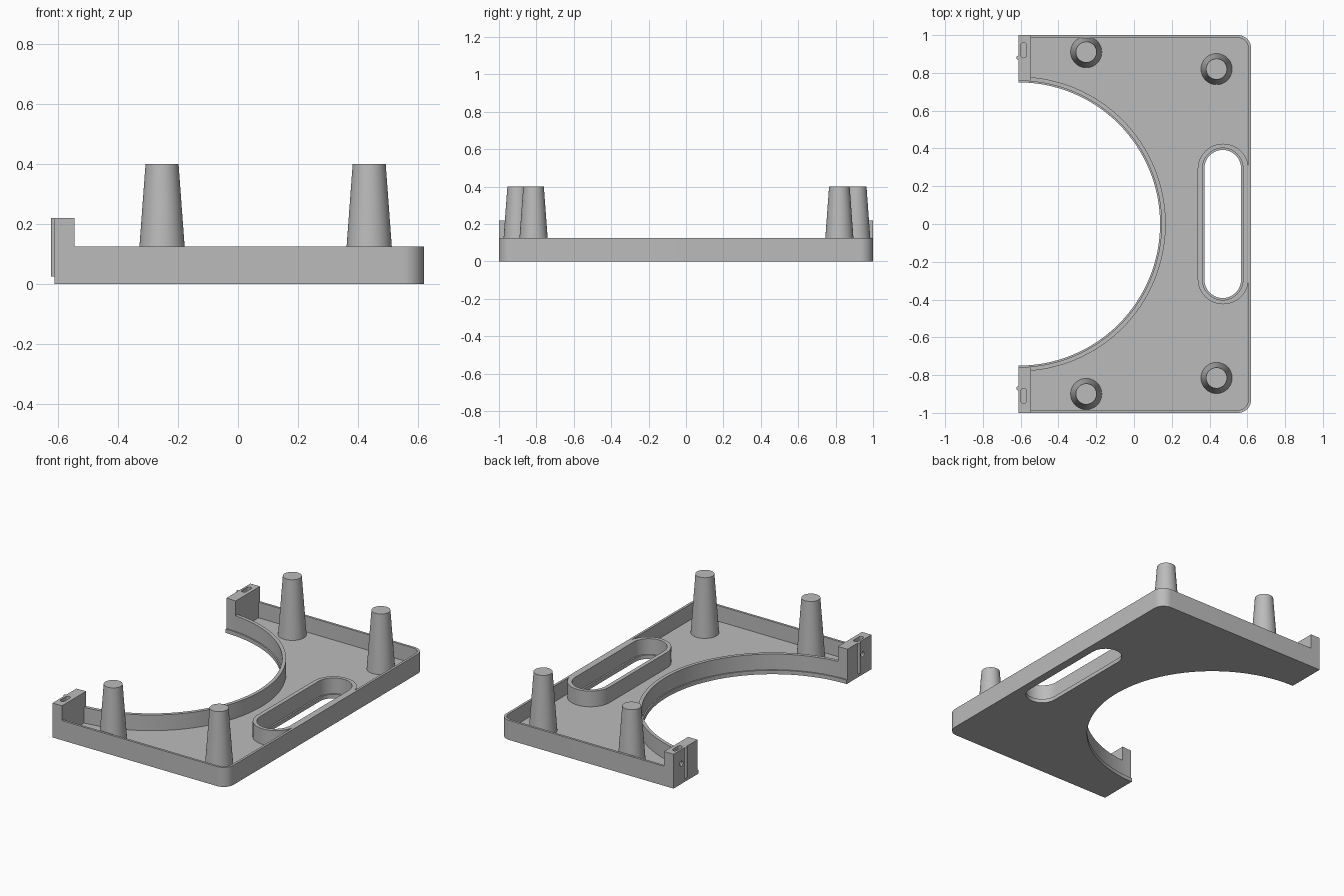
import bpy
import bmesh
from math import cos, sin, pi, radians

if "Cube" in bpy.data.objects:
    bpy.data.objects.remove(bpy.data.objects["Cube"])

grey = bpy.data.materials.new("plain_grey")
grey.use_nodes = True
colour = (0.5, 0.5, 0.5, 1)
grey.diffuse_color = colour
grey.node_tree.nodes["Principled BSDF"].inputs["Base Color"].default_value = colour

FLOOR, RIM, BLOCK_TOP = 0.025, 0.125, 0.22
LEFT, RIGHT, BLOCK_X = -0.612, 0.62, -0.545


def finish(name, bm):
    mesh = bpy.data.meshes.new(name)
    bmesh.ops.recalc_face_normals(bm, faces=bm.faces)
    bm.to_mesh(mesh)
    bm.free()
    mesh.materials.append(grey)
    obj = bpy.data.objects.new(name, mesh)
    bpy.context.collection.objects.link(obj)
    return obj


def prism(name, outline, z0, z1):
    bm = bmesh.new()
    face = bm.faces.new([bm.verts.new((x, y, z0)) for x, y in outline])
    top = bmesh.ops.extrude_face_region(bm, geom=[face])["geom"]
    verts = [v for v in top if isinstance(v, bmesh.types.BMVert)]
    bmesh.ops.translate(bm, verts=verts, vec=(0, 0, z1 - z0))
    return finish(name, bm)


def arc(cx, cy, r, a0, a1, steps):
    angles = [radians(a0 + (a1 - a0) * i / steps) for i in range(steps + 1)]
    return [(cx + r * cos(a), cy + r * sin(a)) for a in angles]


def plate(x0, x1, half, r):
    # square left corners, rounded right corners
    return ([(x0, half), (x0, -half)] + arc(x1 - r, r - half, r, -90, 0, 12)
            + arc(x1 - r, half - r, r, 0, 90, 12))


def slot(cx, cy, straight, r, steps=24):
    return (arc(cx, cy + straight, r, 0, 180, steps)
            + arc(cx, cy - straight, r, 180, 360, steps))


def disc(r):
    return arc(LEFT, 0, r, 0, 360, 128)[:-1]


def cone(name, r1, r2, depth, segments=48):
    bm = bmesh.new()
    bmesh.ops.create_cone(bm, cap_ends=True, segments=segments,
                          radius1=r1, radius2=r2, depth=depth)
    return finish(name, bm)


def cut(target, cutter):
    bpy.context.view_layer.objects.active = target
    mod = target.modifiers.new("cut", "BOOLEAN")
    mod.operation = "DIFFERENCE"
    mod.solver = "EXACT"
    mod.object = cutter
    bpy.ops.object.modifier_apply(modifier=mod.name)
    bpy.data.objects.remove(cutter)


# Tray body, tall enough to include the end blocks
tray = prism("tray", plate(LEFT, RIGHT, 1.0, 0.07), 0, BLOCK_TOP)
cut(tray, prism("rim_cutter", plate(BLOCK_X, 1, 1.2, 0.01), RIM, 0.5))

# Hollow between the rim, the round bay wall and the handle wall
pocket = prism("pocket", plate(BLOCK_X, RIGHT - 0.015, 0.985, 0.055), FLOOR, 0.3)
cut(pocket, prism("bay_wall", disc(0.78), 0, 0.5))
cut(pocket, prism("handle_wall", slot(0.472, 0, 0.29, 0.135), 0, 0.5))
cut(tray, pocket)

# Round bay and handle opening, each with a thin lip at floor level
cut(tray, prism("bay", disc(0.75), -0.1, 0.5))
cut(tray, prism("bay_step", disc(0.758), FLOOR, 0.5))
cut(tray, prism("handle", slot(0.47, 0, 0.295, 0.097), -0.1, 0.5))
cut(tray, prism("handle_step", slot(0.47, 0, 0.295, 0.107), FLOOR, 0.5))

# Nut slot, screw hole and locating rib on each end block
parts = [tray]
for side, y in (("back", 0.92), ("front", -0.91)):
    cut(tray, prism("nut_slot", slot(-0.584, y, 0.025, 0.015, 8), 0.09, 0.5))
    hole = cone("screw_hole", 0.016, 0.016, 0.06, 24)
    hole.rotation_euler.y = pi / 2
    hole.location = (LEFT, y, 0.13)
    bpy.context.view_layer.update()
    cut(tray, hole)
    rib = cone(side + "_locating_rib", 0.011, 0.011, BLOCK_TOP - FLOOR, 16)
    rib.location = (LEFT, y - 0.04 if side == "back" else y + 0.04,
                    (BLOCK_TOP + FLOOR) / 2)
    parts.append(rib)

# Tapered posts
for name, x, y in (("back_inner", -0.253, 0.91), ("front_inner", -0.253, -0.9),
                   ("back_outer", 0.437, 0.82), ("front_outer", 0.437, -0.815)):
    post = cone(name + "_post", 0.083, 0.055, 0.38)
    post.location = (x, y, 0.21)
    parts.append(post)

bpy.ops.object.select_all(action="DESELECT")
for obj in parts:
    obj.select_set(True)
bpy.context.view_layer.objects.active = tray
bpy.ops.object.shade_smooth_by_angle(angle=radians(30))
